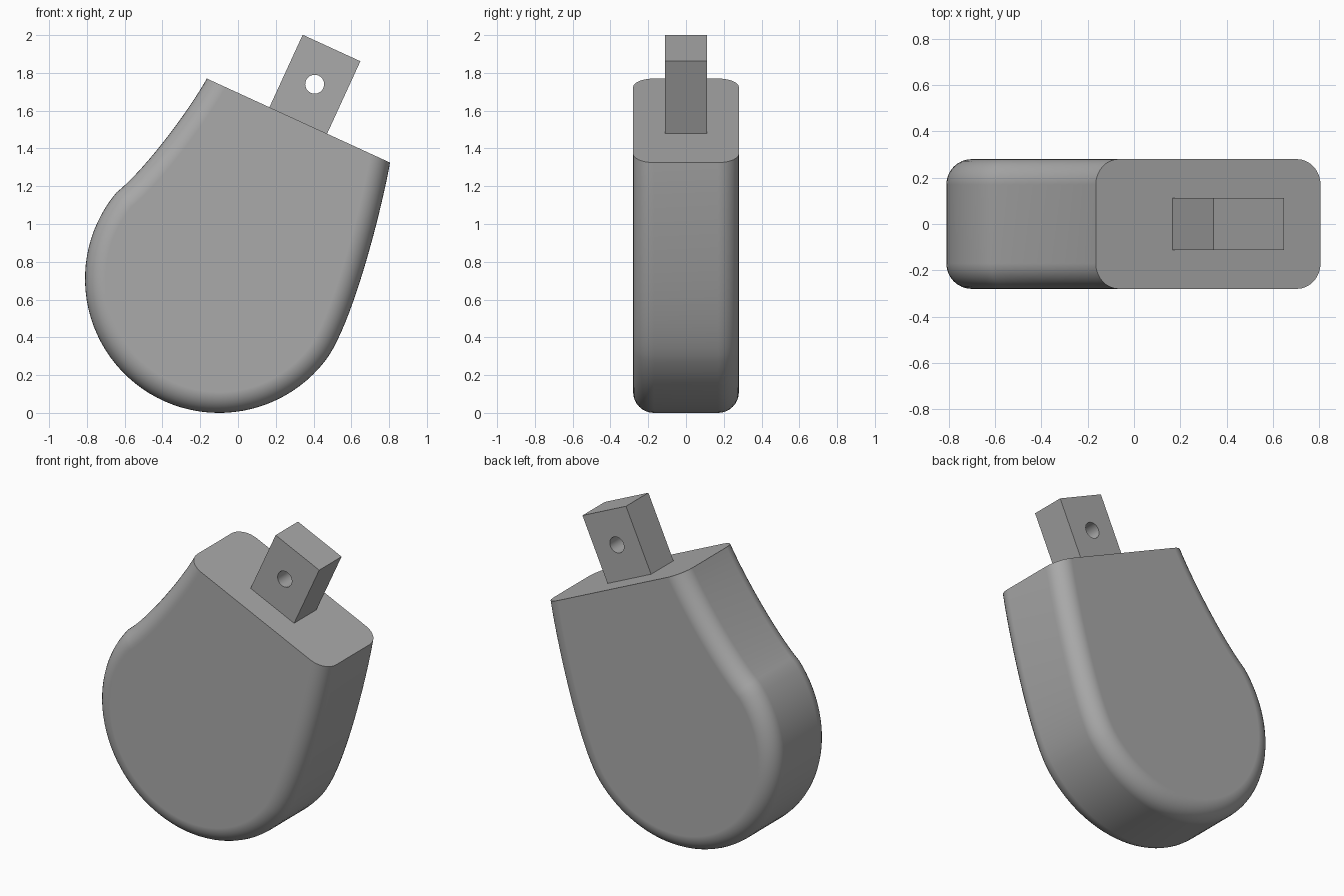
import bpy
import bmesh
import math
from mathutils import Matrix, Vector
from mathutils.geometry import interpolate_bezier

default = bpy.data.objects.get("Cube")
if default:
    bpy.data.objects.remove(default, do_unlink=True)

grey = bpy.data.materials.new("plain grey")
grey.use_nodes = True
grey.diffuse_color = (0.4, 0.4, 0.4, 1)
grey.node_tree.nodes["Principled BSDF"].inputs["Base Color"].default_value = (0.4, 0.4, 0.4, 1)

HALF_DEPTH = 0.28
FILLET = 0.11
STEPS = 8
TOP_LEFT = Vector((-0.165, 1.77))
TOP_RIGHT = Vector((0.805, 1.325))
CENTRE = Vector((-0.1, 0.71))
RADIUS = 0.71
ALONG = (TOP_RIGHT - TOP_LEFT).normalized()
TILT = math.atan2(-ALONG.y, ALONG.x)


def make_object(name, bm):
    bmesh.ops.recalc_face_normals(bm, faces=bm.faces)
    mesh = bpy.data.meshes.new(name)
    bm.to_mesh(mesh)
    bm.free()
    mesh.materials.append(grey)
    obj = bpy.data.objects.new(name, mesh)
    bpy.context.collection.objects.link(obj)
    return obj


def activate(obj):
    bpy.ops.object.select_all(action='DESELECT')
    obj.select_set(True)
    bpy.context.view_layer.objects.active = obj


def on_circle(degrees):
    a = math.radians(degrees)
    return CENTRE + RADIUS * Vector((math.cos(a), math.sin(a)))


def bezier(*points):
    return [p.to_2d() for p in interpolate_bezier(*[Vector(p).to_3d() for p in points], 20)]


# Body outline: concave left flank, round bottom, gently curved right flank
outline = bezier(TOP_LEFT, (-0.26, 1.60), (-0.49, 1.29), on_circle(140))
outline += [on_circle(140 + 182 * i / 48) for i in range(1, 48)]
outline += bezier(on_circle(322), (0.60, 0.45), (0.755, 1.05), TOP_RIGHT)

# Run both ends past the top so that the slanted cut is clean
outline.insert(0, outline[0] + (outline[0] - outline[1]).normalized() * 0.25)
outline.append(outline[-1] + (outline[-1] - outline[-2]).normalized() * 0.25)
last = len(outline) - 1
normals = []
for i in range(last + 1):
    t = (outline[min(i + 1, last)] - outline[max(i - 1, 0)]).normalized()
    normals.append(Vector((t.y, -t.x)))

# Loft the outline through the depth with a rounded rim front and back
layers = []
for i in range(STEPS + 1):
    a = math.pi / 2 * i / STEPS
    layers.append((HALF_DEPTH - FILLET + FILLET * math.sin(a), FILLET * (1 - math.cos(a))))
layers = [(-y, inset) for y, inset in reversed(layers)] + layers

bm = bmesh.new()
rings = []
for y, inset in layers:
    points = [p - n * inset for p, n in zip(outline, normals)]
    rings.append([bm.verts.new((p.x, y, p.y)) for p in points])
for a, b in zip(rings, rings[1:]):
    for i in range(len(a)):
        j = (i + 1) % len(a)
        bm.faces.new((a[i], a[j], b[j], b[i]))
bm.faces.new(rings[0])
bm.faces.new(rings[-1])

# Slanted flat top
cut = bmesh.ops.bisect_plane(
    bm, geom=bm.verts[:] + bm.edges[:] + bm.faces[:], dist=1e-5,
    plane_co=(TOP_LEFT.x, 0, TOP_LEFT.y), plane_no=(-ALONG.y, 0, ALONG.x), clear_outer=True)
rim = [e for e in cut["geom_cut"] if isinstance(e, bmesh.types.BMEdge)]
bmesh.ops.contextual_create(bm, geom=rim)
body = make_object("body", bm)
activate(body)
bpy.ops.object.shade_smooth_by_angle(angle=math.radians(30))
weighted = body.modifiers.new("flat faces", 'WEIGHTED_NORMAL')
weighted.keep_sharp = True

# Tab standing square on the slanted top, its foot sunk slightly into the body
UP = Vector((-ALONG.y, ALONG.x))
foot = Vector((0.32, 1.55))
middle = foot + UP * 0.19
bm = bmesh.new()
bmesh.ops.create_cube(bm, size=1, matrix=(
    Matrix.Translation((middle.x, 0, middle.y)) @ Matrix.Rotation(TILT, 4, 'Y')
    @ Matrix.Diagonal((0.336, 0.224, 0.46, 1))))
tab = make_object("tab", bm)

# Round hole through the tab
bm = bmesh.new()
bmesh.ops.create_cone(bm, cap_ends=True, segments=32, radius1=0.05, radius2=0.05, depth=1,
                      matrix=Matrix.Translation((0.406, 0, 1.74)) @ Matrix.Rotation(math.pi / 2, 4, 'X'))
cutter = make_object("hole_cutter", bm)
cutter.hide_render = True
hole = tab.modifiers.new("hole", 'BOOLEAN')
hole.operation = 'DIFFERENCE'
hole.solver = 'EXACT'
hole.object = cutter
activate(tab)
bpy.ops.object.modifier_apply(modifier=hole.name)
bpy.data.objects.remove(cutter, do_unlink=True)
bpy.ops.object.shade_smooth_by_angle(angle=math.radians(30))
